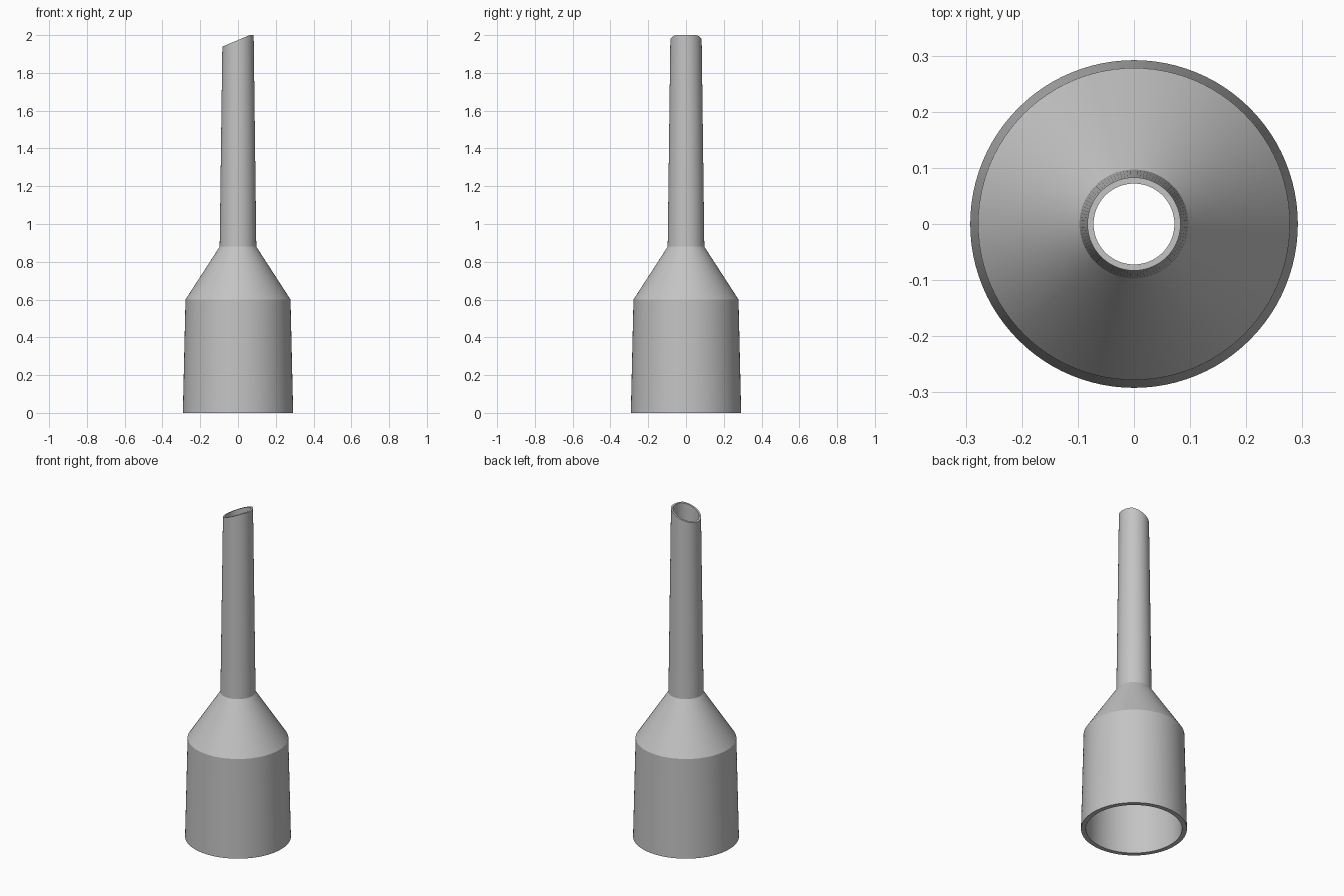
import bpy, bmesh, math

cube = bpy.data.objects.get("Cube")
if cube:
    bpy.data.objects.remove(cube)

SEGMENTS = 96
TIP = 2.0

# One grey plastic
grey = bpy.data.materials.new("grey_plastic")
grey.use_nodes = True
colour = (0.55, 0.55, 0.55, 1)
grey.diffuse_color = colour
grey.node_tree.nodes["Principled BSDF"].inputs["Base Color"].default_value = colour

# Wall profile (radius, height): up the outside, over the tip, down the inside
outside = [(0.292, 0), (0.278, 0.6), (0.097, 0.88), (0.083, TIP)]
inside = [(0.072, TIP), (0.083, 0.875), (0.256, 0.6), (0.265, 0)]
profile = outside + inside


def slanted_height(x):
    """Height of the angled mouth, with a small flat at its high side."""
    return min(TIP, TIP + (x - 0.062) * 0.42)


bm = bmesh.new()
rings = []
for radius, height in profile:
    ring = []
    for i in range(SEGMENTS):
        angle = math.tau * i / SEGMENTS
        x, y = radius * math.cos(angle), radius * math.sin(angle)
        z = slanted_height(x) if height == TIP else height
        ring.append(bm.verts.new((x, y, z)))
    rings.append(ring)

# Join each ring to the next, closing the wall at the bottom rim
for a, b in zip(rings, rings[1:] + rings[:1]):
    for i in range(SEGMENTS):
        j = (i + 1) % SEGMENTS
        bm.faces.new((a[i], a[j], b[j], b[i]))
bmesh.ops.recalc_face_normals(bm, faces=bm.faces)

mesh = bpy.data.meshes.new("hollow_nozzle")
bm.to_mesh(mesh)
bm.free()
mesh.materials.append(grey)
nozzle = bpy.data.objects.new("hollow_nozzle", mesh)
bpy.context.collection.objects.link(nozzle)

# Smooth round walls with crisp rims and shoulders
bpy.context.view_layer.objects.active = nozzle
nozzle.select_set(True)
bpy.ops.object.shade_smooth_by_angle(angle=math.radians(25))
